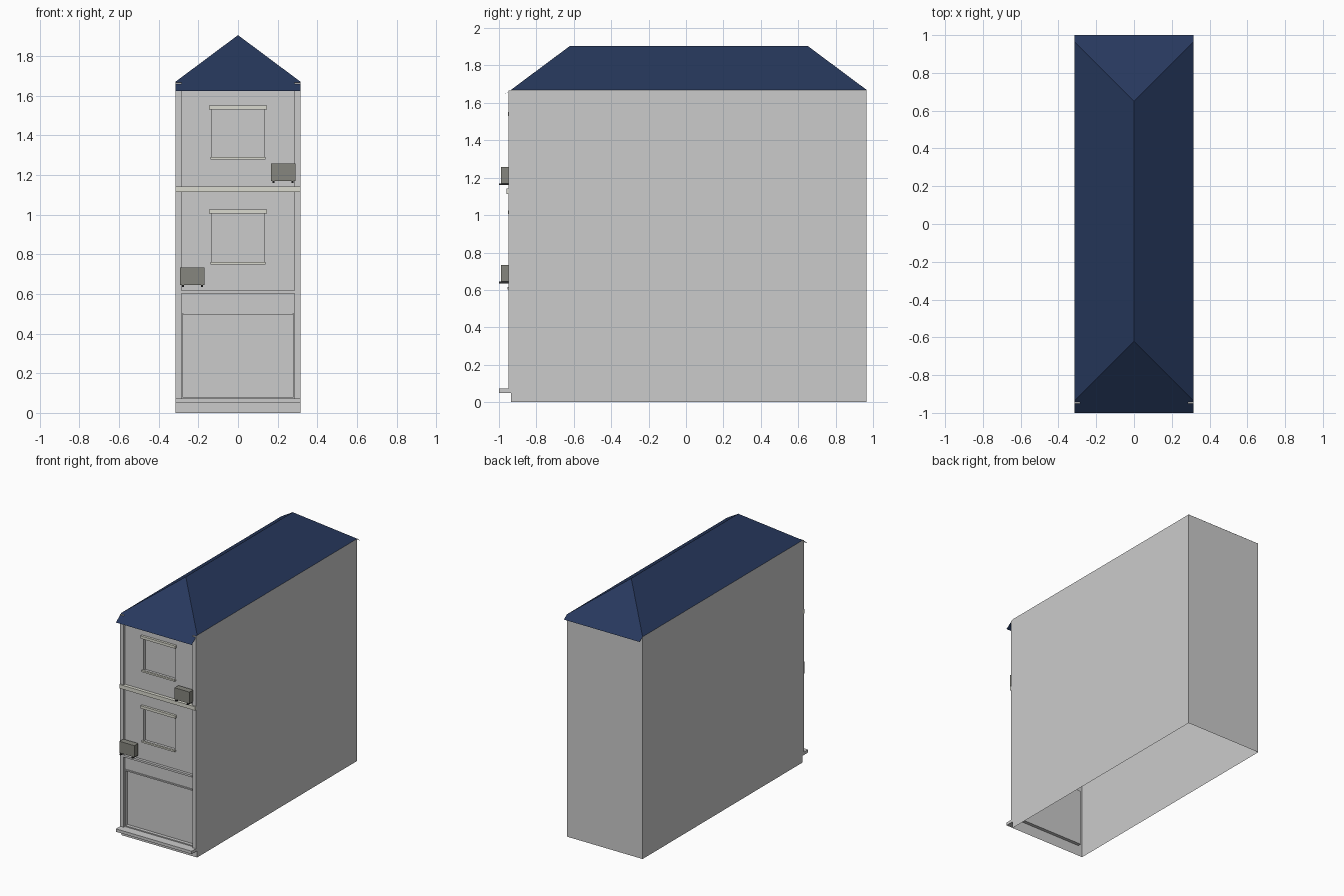
import bpy, bmesh
from mathutils import Vector

if "Cube" in bpy.data.objects:
    bpy.data.objects.remove(bpy.data.objects["Cube"])

W = 0.315            # half width
FY, BY = -0.935, 0.965   # front and back wall
TOP = 1.67


def material(name, rgb):
    m = bpy.data.materials.new(name)
    m.diffuse_color = (*rgb, 1)
    m.use_nodes = True
    m.node_tree.nodes["Principled BSDF"].inputs["Base Color"].default_value = m.diffuse_color
    return m


NAVY = material("roof_navy", (0.02, 0.04, 0.11))
DARK = material("unit_grey", (0.24, 0.24, 0.21))
BLACK = material("bracket_dark", (0.03, 0.03, 0.03))
STONE = material("trim_stone", (0.70, 0.70, 0.62))


def finish(name, bm, mat=None):
    me = bpy.data.meshes.new(name)
    bm.to_mesh(me)
    bm.free()
    ob = bpy.data.objects.new(name, me)
    bpy.context.collection.objects.link(ob)
    if mat:
        me.materials.append(mat)
    return ob


def faces(name, polys, mat=None):
    bm = bmesh.new()
    for p in polys:
        bm.faces.new([bm.verts.new(v) for v in p])
    bmesh.ops.remove_doubles(bm, verts=bm.verts, dist=1e-5)
    return finish(name, bm, mat)


def box(name, x, y, z, mat=None):
    bm = bmesh.new()
    bmesh.ops.create_cube(bm, size=1)
    for v in bm.verts:
        v.co = Vector(r[0] if c < 0 else r[1] for c, r in zip(v.co, (x, y, z)))
    return finish(name, bm, mat)


# side and back walls: a thin shell, open underneath
faces("side_and_back_walls", [
    [(W, FY, 0), (W, BY, 0), (W, BY, TOP), (W, FY, TOP)],
    [(W, BY, 0), (-W, BY, 0), (-W, BY, TOP), (W, BY, TOP)],
    [(-W, BY, 0), (-W, FY, 0), (-W, FY, TOP), (-W, BY, TOP)],
])

# front wall: a grid whose shop and window cells are pushed back
xs = [-W, -0.28, -0.13, 0.13, 0.28, W]
zs = [0, 0.08, 0.50, 0.755, 1.005, 1.285, 1.53, TOP]
bm = bmesh.new()
grid = [[bm.verts.new((x, FY, z)) for x in xs] for z in zs]
recesses = {"shop": [], "low": [], "high": []}
for j in range(len(zs) - 1):
    for i in range(len(xs) - 1):
        f = bm.faces.new((grid[j][i], grid[j][i + 1], grid[j + 1][i + 1], grid[j + 1][i]))
        if j == 1 and 1 <= i <= 3:
            recesses["shop"].append(f)
        elif i == 2 and j in (3, 5):
            recesses["low" if j == 3 else "high"].append(f)
for group in recesses.values():
    r = bmesh.ops.extrude_face_region(bm, geom=group)
    moved = [g for g in r["geom"] if isinstance(g, bmesh.types.BMVert)]
    bmesh.ops.translate(bm, verts=moved, vec=(0, 0.025, 0))
    bmesh.ops.delete(bm, geom=[f for f in group if f.is_valid], context='FACES')
bmesh.ops.dissolve_limit(bm, angle_limit=0.01, verts=bm.verts, edges=bm.edges)
finish("front_wall", bm)

# corner pilasters, doorstep, shop lintel and floor bands
for side, s in (("left", -1), ("right", 1)):
    box(f"pilaster_{side}", sorted((s * 0.285, s * W)), (-0.95, FY), (0.07, 1.665))
box("doorstep", (-W, W), (-1.0, FY), (0.05, 0.072))
box("shop_lintel", (-0.278, 0.278), (-0.942, -0.91), (0.495, 0.505))
box("lower_band", (-0.285, 0.285), (-0.955, FY), (0.602, 0.617))
box("upper_band", (-W, W), (-0.96, FY), (1.113, 1.142), STONE)

# window lintels and sills
for floor, z0, z1 in (("lower", 0.755, 1.005), ("upper", 1.285, 1.53)):
    box(f"{floor}_window_lintel", (-0.145, 0.145), (-0.953, FY), (z1, z1 + 0.02), STONE)
    box(f"{floor}_window_sill", (-0.138, 0.138), (-0.95, FY), (z0 - 0.006, z0 + 0.006), STONE)

# air conditioning units on pairs of brackets
for floor, x, z in (("lower", -0.23, 0.645), ("upper", 0.228, 1.17)):
    box(f"{floor}_cooling_unit", (x - 0.062, x + 0.062), (-0.99, -0.945), (z, z + 0.087), DARK)
    for i, dx in enumerate((-0.048, 0.048)):
        box(f"{floor}_unit_bracket_{i}", (x + dx - 0.005, x + dx + 0.005),
            (-1.0, FY), (z - 0.01, z), BLACK)

# hipped roof: sides flush with the walls, ends running out as eaves
RZ, RF, RB = 1.905, -0.62, 0.65
front, back = (0, RF, RZ), (0, RB, RZ)
faces("roof", [
    [(W, FY, TOP), (W, BY, TOP), back, front],
    [(-W, BY, TOP), (-W, FY, TOP), front, back],
    [(-W, -1, 1.622), (W, -1, 1.622), (W, FY, TOP), front, (-W, FY, TOP)],
    [(W, 1, 1.644), (-W, 1, 1.644), (-W, BY, TOP), back, (W, BY, TOP)],
], NAVY)
